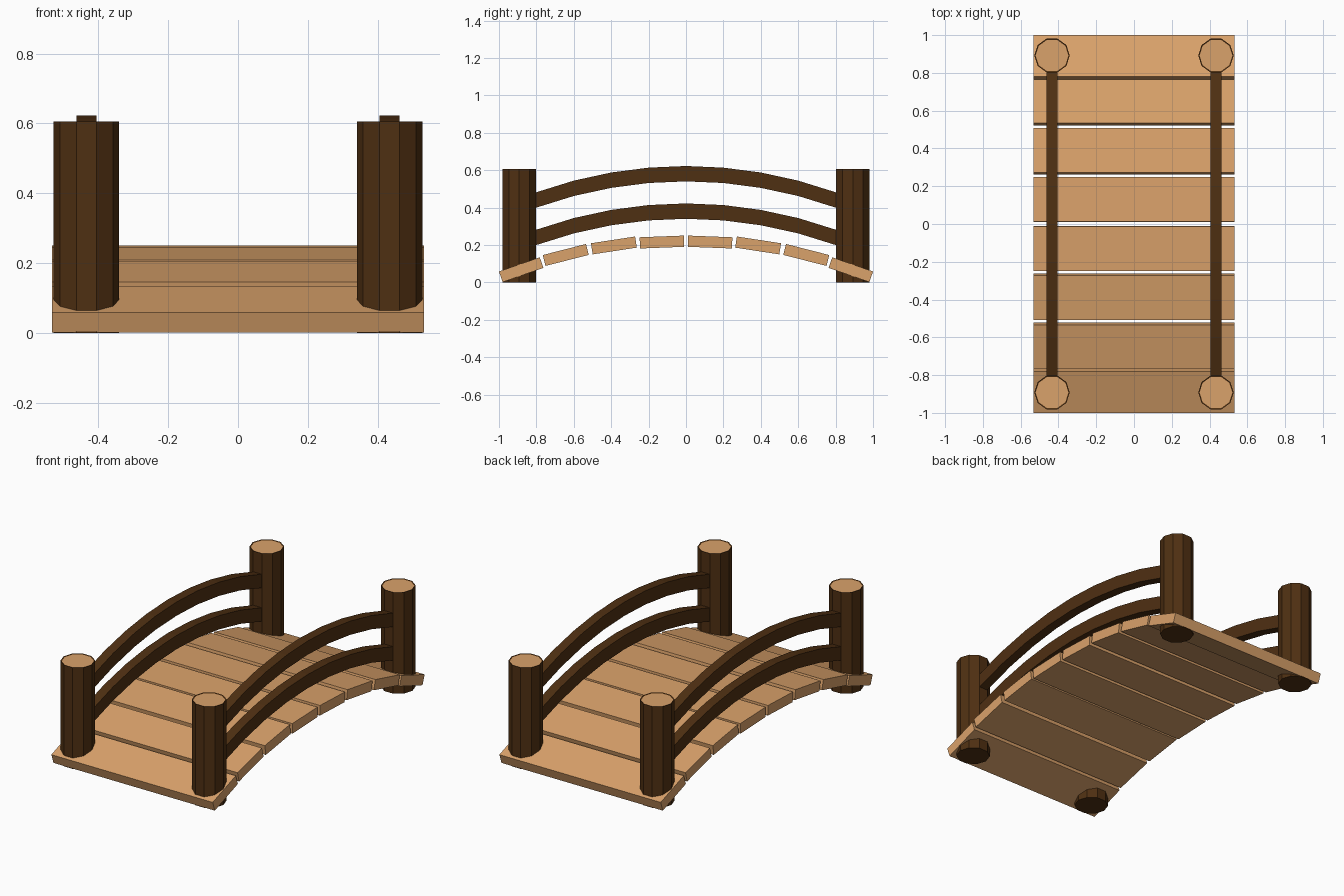
import bpy, bmesh, math
from mathutils import Matrix, Vector

if "Cube" in bpy.data.objects:
    bpy.data.objects.remove(bpy.data.objects["Cube"])


def material(name, rgb):
    m = bpy.data.materials.new(name)
    m.diffuse_color = (*rgb, 1.0)
    m.use_nodes = True
    m.node_tree.nodes["Principled BSDF"].inputs["Base Color"].default_value = m.diffuse_color
    return m


TAN = material("tan wood", (0.70, 0.36, 0.145))
DARK = material("dark brown wood", (0.078, 0.029, 0.006))


def finish(name, bm, *mats):
    bmesh.ops.recalc_face_normals(bm, faces=bm.faces[:])
    me = bpy.data.meshes.new(name)
    bm.to_mesh(me)
    bm.free()
    for m in mats:
        me.materials.append(m)
    ob = bpy.data.objects.new(name, me)
    bpy.context.collection.objects.link(ob)
    return ob


# Deck planks: top edge from (y0, z0) to (y1, z1), mirrored front to back
THICK, WIDTH = 0.06, 1.066
PLANKS = [(-1.0, 0.058, -0.782, 0.134), (-0.766, 0.146, -0.535, 0.205),
          (-0.508, 0.209, -0.272, 0.245), (-0.248, 0.241, -0.012, 0.25)]


def plank(name, y0, z0, y1, z1, side):
    a, b = Vector((0, y0, z0)), Vector((0, y1, z1))
    d = b - a
    normal = Vector((0, -d.z, d.y)).normalized()
    centre = (a + b) / 2 - normal * THICK / 2
    angle = math.atan2(d.z, d.y)
    centre.y *= side
    mat = (Matrix.Translation(centre) @ Matrix.Rotation(angle * side, 4, 'X')
           @ Matrix.Diagonal((WIDTH, d.length, THICK, 1)))
    bm = bmesh.new()
    bmesh.ops.create_cube(bm, size=1, matrix=mat)
    finish(name, bm, TAN)


for i, p in enumerate(PLANKS):
    plank(f"front_plank_{i + 1}", *p, 1)
    plank(f"back_plank_{i + 1}", *p, -1)


# Ten-sided posts with a tan end grain inside a thin dark rim
def post(name, x, y, radius=0.094, height=0.605):
    bm = bmesh.new()
    bmesh.ops.create_cone(bm, cap_ends=True, segments=10, radius1=radius, radius2=radius,
                          depth=height, matrix=Matrix.Translation((x, y, height / 2))
                          @ Matrix.Rotation(math.pi / 2, 4, 'Z'))
    # turn so that a flat side faces the front
    if not any(abs(v.co.y - y) < 1e-4 for v in bm.verts):
        bmesh.ops.rotate(bm, verts=bm.verts[:], cent=(x, y, 0),
                         matrix=Matrix.Rotation(math.pi / 10, 3, 'Z'))
    bm.normal_update()
    top = max(bm.faces, key=lambda f: f.calc_center_median().z)
    bmesh.ops.inset_region(bm, faces=[top], thickness=0.007, depth=-0.003)
    top.material_index = 1
    finish(name, bm, DARK, TAN)


# Arched rails, swept as rectangular sections along a parabola
def rail(name, x, top, width=0.057, height=0.082):
    bm = bmesh.new()
    rings = []
    for y in (-0.83, -0.6, -0.4, -0.2, 0, 0.2, 0.4, 0.6, 0.83):
        z = top - 0.139 * (y / 0.8) ** 2
        rings.append([bm.verts.new((x + sx * width / 2, y, zz))
                      for sx, zz in ((-1, z), (1, z), (1, z - height), (-1, z - height))])
    for r, s in zip(rings, rings[1:]):
        for k in range(4):
            n = (k + 1) % 4
            bm.faces.new((r[k], r[n], s[n], s[k]))
    bm.faces.new(rings[0])
    bm.faces.new(rings[-1])
    finish(name, bm, DARK)


for side, sx in (("left", -1), ("right", 1)):
    x = sx * 0.434
    post(f"front_{side}_post", x, -0.892)
    post(f"back_{side}_post", x, 0.892)
    rail(f"upper_{side}_rail", x, 0.622)
    rail(f"lower_{side}_rail", x, 0.422)
